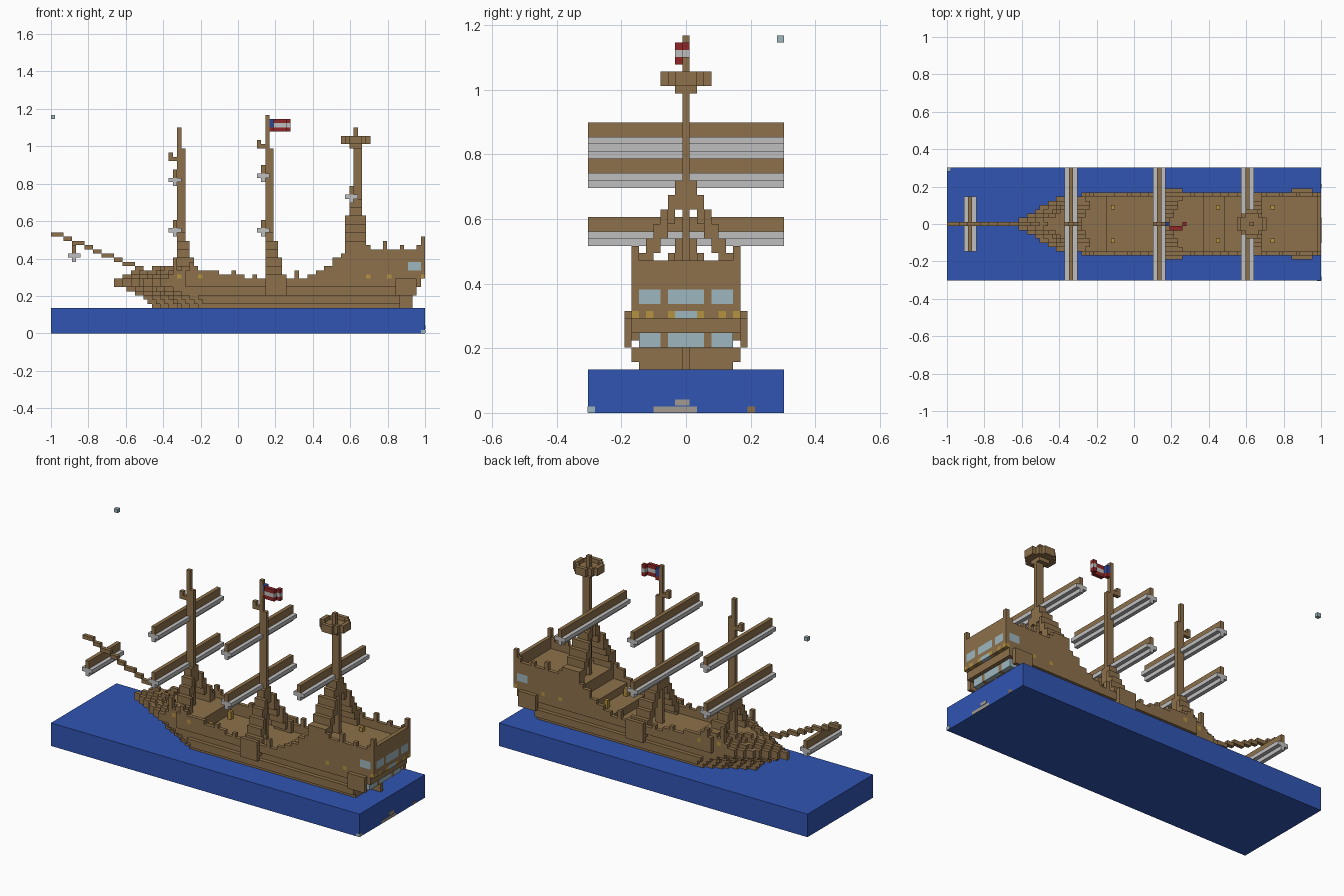
import bpy
import bmesh
from mathutils import Vector

cube = bpy.data.objects.get("Cube")
if cube:
    bpy.data.objects.remove(cube, do_unlink=True)

U = 2 / 89  # edge of one block; the model is 89 blocks long


def material(name, r, g, b):
    m = bpy.data.materials.new(name)
    m.use_nodes = True
    m.diffuse_color = (r, g, b, 1)
    m.node_tree.nodes["Principled BSDF"].inputs["Base Color"].default_value = (r, g, b, 1)
    return m


WOOD = material("oak wood", .27, .165, .07)
SEA = material("sea blue", .03, .09, .45)
SAIL = material("sail white", .52, .52, .52)
GLASS = material("pale glass", .34, .47, .52)
LAMP = material("lamp ochre", .46, .29, .05)
RED = material("flag red", .28, .02, .02)
NAVY = material("flag blue", .03, .06, .3)
STONE = material("stone grey", .36, .33, .29)

SIDES = [Vector(d) for d in ((1, 0, 0), (-1, 0, 0), (0, 1, 0), (0, -1, 0), (0, 0, 1), (0, 0, -1))]


def block(cells, xs, ys, zs, mat=WOOD):
    """Fill an inclusive range of blocks."""
    for i in range(xs[0], xs[1] + 1):
        for j in range(ys[0], ys[1] + 1):
            for k in range(zs[0], zs[1] + 1):
                cells[i, j, k] = mat


def build(name, cells):
    """Skin the outside of a set of blocks as one object."""
    mats = list(dict.fromkeys(cells.values()))
    bm = bmesh.new()
    corners = {}

    def corner(p):
        key = tuple(round(2 * c) for c in p)
        if key not in corners:
            corners[key] = bm.verts.new(((p.x - 44) * U, p.y * U, (p.z + .5) * U))
        return corners[key]

    for cell, mat in cells.items():
        centre = Vector(cell)
        for n in SIDES:
            if tuple(int(c) for c in centre + n) in cells:
                continue
            a = Vector((n.y, n.z, n.x))
            b = n.cross(a)
            ring = [centre + (n + a * s + b * t) / 2 for s, t in ((-1, -1), (1, -1), (1, 1), (-1, 1))]
            bm.faces.new([corner(p) for p in ring]).material_index = mats.index(mat)
    mesh = bpy.data.meshes.new(name)
    bm.to_mesh(mesh)
    bm.free()
    for m in mats:
        mesh.materials.append(m)
    bpy.context.collection.objects.link(bpy.data.objects.new(name, mesh))


def slab(name, size, centre, mat):
    bpy.ops.mesh.primitive_cube_add(size=1, location=centre)
    ob = bpy.context.object
    ob.name = name
    ob.scale = size
    ob.data.materials.append(mat)


def step(i, table):
    """Value of the last table entry starting at or before i."""
    return [v for start, v in table if start <= i][-1]


# Sea block with small patches on its end
slab("sea", (2, 27 * U, 6 * U), (0, 0, 3 * U), SEA)
for name, j, w, k, mat in (("stone_patch", -1.5, 6, 0, STONE), ("stone_patch_top", -.5, 2, 1, STONE),
                           ("wood_patch", 9, 1, 0, WOOD), ("glass_patch", -13, 1, 0, GLASS)):
    slab(name, (.004, w * U, U * .8), (1, j * U, (k + .45) * U), mat)
slab("glass_patch_side", (U, .004, U * .8), (44 * U, -13.5 * U, U * .45), GLASS)

# Hull: stem, stern, rail and deck lines
BOW = {6: 24, 7: 23, 8: 22, 9: 20, 10: 18, 11: 15, 12: 15, 13: 17, 14: 19}
RAIL = ((0, 15), (24, 16), (35, 15), (40, 14), (46, 13), (61, 14), (63, 15), (65, 16),
        (67, 18), (69, 19), (71, 20), (87, 21))
DECK = ((0, 14), (38, 11), (61, 13), (66, 15), (70, 18))


def half_width(i, k):
    cap = 6 if k in (6, 9, 10) or i < 32 else 7
    return min(cap, int((i - BOW.get(k, 20)) * .58))


def stern_end(k):
    return 82 if k < 9 else 86 if k < 11 else 87 if k < 13 else 88


def hull_colour(i, j, k, end, w):
    j = abs(j)
    pane = k in (9, 10, 15, 16)
    if pane and ((i == end and j not in (3, 7)) or (j == w and end - 4 < i < end)):
        return GLASS
    if k == 13:
        if i == end and j < 2:
            return GLASS
        if (i == end and j in (2, 5, 7)) or (j == w and i in (30, 35, 75, 80)):
            return LAMP
    return WOOD


hull = {}
for k in range(6, 21):
    end = stern_end(k)
    for i in range(BOW.get(k, 20), end + 1):
        if k >= step(i, RAIL):
            continue
        w = half_width(i, k)
        for j in range(-w, w + 1):
            if k < step(i, DECK) or i == end or abs(j) >= min(w, half_width(i - 1, k) + 1):
                hull[i, j, k] = hull_colour(i, j, k, end, w)
block(hull, (83, 85), (0, 0), (6, 8))  # rudder
for s in (-7, 7):
    for i, top in ((75, 20), (79, 21), (83, 20), (88, 22)):  # rail posts
        block(hull, (i, i), (s, s), (19, top))
    for i, top in ((29, 17), (33, 16), (43, 14), (48, 13), (58, 14)):
        j = s if i > 32 else s * 6 // 7
        block(hull, (i, i), (j, j), (12, top))
build("hull", hull)

# Outer panels below the main shrouds and beside the stern cabin
for side, s in (("right", -8), ("left", 8)):
    panel = {}
    block(panel, (51, 55), (s, s), (9, 13))
    build(side + "_main_channel", panel)
    gallery = {}
    block(gallery, (82, 86), (s, s), (9, 12))
    build(side + "_stern_gallery", gallery)

# Deck lamps
lamps = {}
for s in (-4, 4):
    block(lamps, (39, 39), (s, s), (11, 12), LAMP)
    block(lamps, (64, 64), (s, s), (13, 14), LAMP)
    block(lamps, (77, 77), (s, s), (18, 18), LAMP)
build("deck_lamps", lamps)

# Bowsprit
bowsprit = {}
for i in range(26):
    k = 23 - int(i * .42)
    block(bowsprit, (i, i), (0, 0), (k, k))
build("bowsprit", bowsprit)

# Masts: column, thick part top, pole top
for name, i, thick, top in (("fore", 30, 43, 48), ("main", 51, 43, 51), ("mizzen", 72, 44, 48)):
    mast = {}
    block(mast, (i, i + 1), (0, 0), (11, thick))
    block(mast, (i, i), (0, 0), (thick, top))
    if name != "mizzen":
        hook = 41 if name == "fore" else 44
        block(mast, (i - 1, i - 1), (0, 0), (hook, hook))
        block(mast, (i - 2, i - 2), (0, 0), (hook, hook + 1))
    build(name + "_mast", mast)

# Stepped shrouds rising from the rails to the masts
for name, i, apex, low in (("fore", 30, 26, 12), ("main", 51, 26, 10), ("mizzen", 72, 34, 14)):
    shroud = {}
    for j in range(1, 8):
        top = apex - 2 * j
        if name == "mizzen":
            x = (i - 1, i + 1) if j < 3 else (i - 2, i + 2)
            top += j // 7 * 2
        else:
            x = (i, i + 1 + j // 2)
        for s in (-j, j):
            block(shroud, x, (s, s), (low if j == 7 else max(low, top - 4), max(low, top) - 1))
    build(name + "_shrouds", shroud)

# Yards with furled sails underneath
for name, i, k, w in (("sprit", 5, 18, 6), ("fore_lower", 29, 24, 13), ("fore_upper", 29, 36, 13),
                      ("main_lower", 50, 24, 13), ("main_upper", 50, 37, 13), ("mizzen", 71, 32, 13)):
    yard, sail = {}, {}
    block(yard, (i, i), (-w, w), (k + 1, k + 2))
    block(sail, (i - 1, i + 1), (-w, w), (k, k), SAIL)
    block(sail, (i, i), (-w, w), (k - 1, k - 1), SAIL)
    build(name + "_yard", yard)
    build(name + "_furled_sail", sail)

# Crow's nest: small floor and an eight-sided wall
nest = {}
block(nest, (71, 73), (-1, 1), (44, 44))
for x in range(-3, 4):
    for y in range(-3, 4):
        reach = abs(x) + abs(y)
        if reach < 5 and (reach < 4 and max(abs(x), abs(y)) < 3):
            nest[72 + x, y, 45] = WOOD
        elif reach < 5:
            block(nest, (72 + x, 72 + x), (y, y), (45, 46))
build("crows_nest", nest)

# Waving striped flag
flag = {}
for i in range(52, 57):
    j = -1 if i in (53, 54, 55) else 0
    for k in (48, 49, 50):
        flag[i, j, k] = NAVY if i == 52 and k > 48 else SAIL if k == 49 else RED
build("flag", flag)

# Lone floating block
speck = {}
block(speck, (0, 0), (13, 13), (51, 51), GLASS)
build("floating_block", speck)
